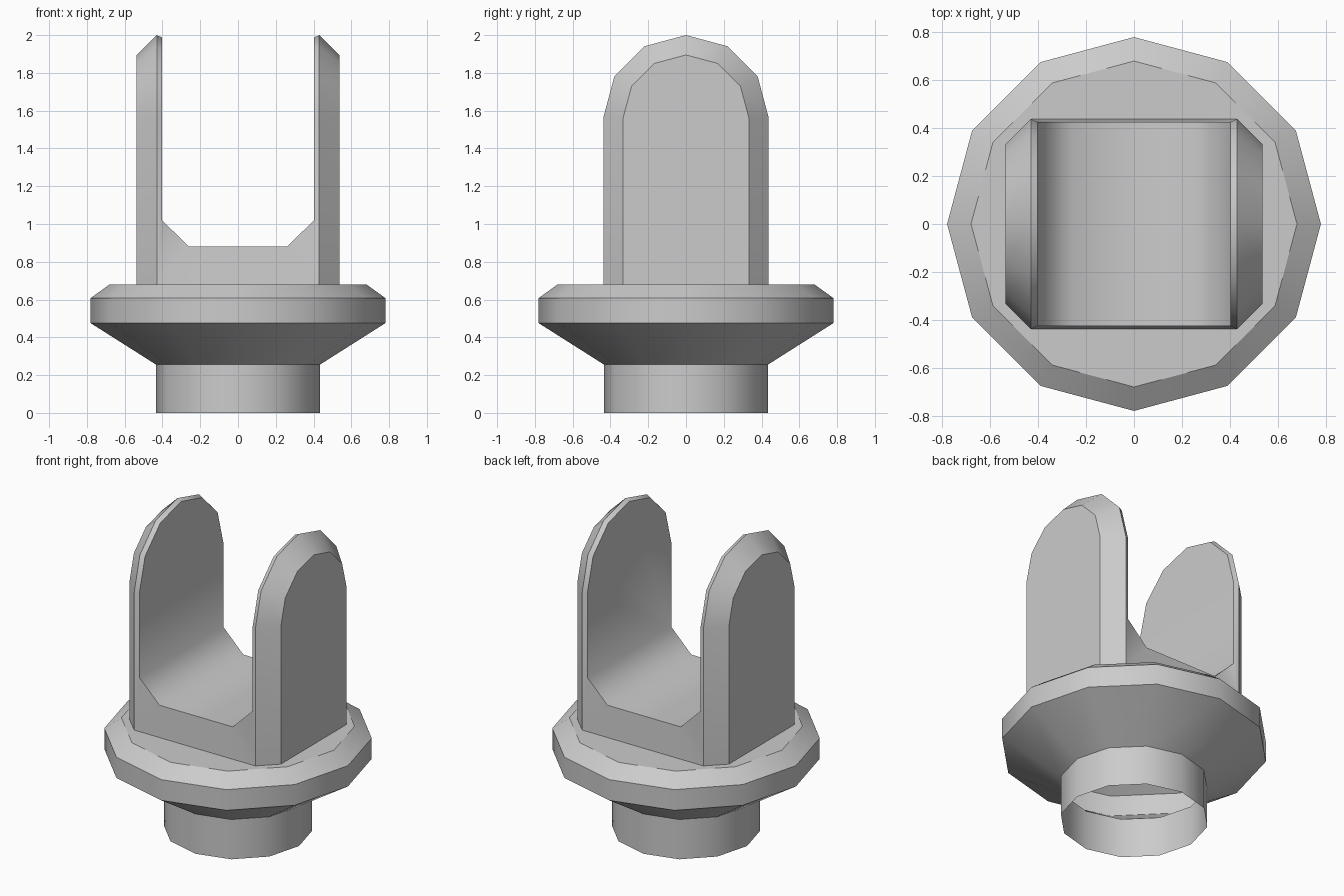
import bpy, bmesh
from math import sin, cos, pi, radians

cube = bpy.data.objects.get("Cube")
if cube:
    bpy.data.objects.remove(cube, do_unlink=True)

grey = bpy.data.materials.new("plain grey")
grey.use_nodes = True
colour = (0.6, 0.6, 0.6, 1)
grey.diffuse_color = colour
grey.node_tree.nodes["Principled BSDF"].inputs["Base Color"].default_value = colour

SIDES = 12
BASE_TOP = 0.68


def face(bm, points):
    return bm.faces.new([bm.verts.new(p) for p in points])


def bridge(bm, a, b):
    for i in range(len(a) - 1):
        face(bm, [a[i], a[i + 1], b[i + 1], b[i]])


def finish(bm, name, keep_soft=lambda e: False):
    """Weld the part, shade it smooth and sharpen its creases."""
    bmesh.ops.remove_doubles(bm, verts=bm.verts, dist=0.0005)
    bmesh.ops.recalc_face_normals(bm, faces=bm.faces)
    for f in bm.faces:
        f.smooth = True
    for e in bm.edges:
        e.smooth = e.calc_face_angle(0) < radians(32) or keep_soft(e)
    mesh = bpy.data.meshes.new(name)
    bm.to_mesh(mesh)
    bm.free()
    mesh.materials.append(grey)
    obj = bpy.data.objects.new(name, mesh)
    bpy.context.collection.objects.link(obj)
    return obj


# Flanged base: hollow turned shell, open at the bottom
def ring(r, z):
    return [(r * cos(2 * pi * i / SIDES), r * sin(2 * pi * i / SIDES), z)
            for i in range(SIDES + 1)]


bm = bmesh.new()
profile = [(0.433, 0), (0.433, 0.255), (0.78, 0.475), (0.78, 0.608), (0.68, BASE_TOP)]
rings = [ring(r, z) for r, z in profile]
for lower, upper in zip(rings, rings[1:]):
    bridge(bm, lower, upper)
face(bm, rings[-1][:-1])
finish(bm, "flanged_base")

# Fork: two round-topped arms joined by a U-shaped saddle
ARC_Z = 1.562
INNER_X, EDGE_X, OUTER_X = 0.402, 0.43, 0.537
INNER_R, EDGE_R, OUTER_R = 0.425, 0.438, 0.333
CORNER_Z, FLOOR_X, FLOOR_Z = 1.02, 0.26, 0.88


def arch(x, r, foot=None):
    arc = [(x, r * cos(pi * i / 6), ARC_Z + r * sin(pi * i / 6)) for i in range(7)]
    return arc if foot is None else [(x, r, foot)] + arc + [(x, -r, foot)]


bm = bmesh.new()
for s in (-1, 1):
    # arm: inner face, thin edge strip, broad chamfer, outer face
    face(bm, arch(s * INNER_X, INNER_R, CORNER_Z))
    bridge(bm, arch(s * INNER_X, INNER_R), arch(s * EDGE_X, EDGE_R))
    outer = arch(s * OUTER_X, OUTER_R, BASE_TOP)
    bridge(bm, arch(s * EDGE_X, EDGE_R, BASE_TOP), outer)
    face(bm, outer)
    # front and back faces beside the saddle
    for t in (-1, 1):
        foot = (s * EDGE_X, t * EDGE_R, BASE_TOP)
        corner = (s * INNER_X, t * INNER_R, CORNER_Z)
        face(bm, [foot, corner, (s * INNER_X, t * INNER_R, ARC_Z),
                  (s * EDGE_X, t * EDGE_R, ARC_Z)])
        face(bm, [foot, (s * FLOOR_X, t * EDGE_R, BASE_TOP),
                  (s * FLOOR_X, t * INNER_R, FLOOR_Z), corner])

# saddle floor with sloped corners
path = [(-INNER_X, CORNER_Z), (-FLOOR_X, FLOOR_Z), (FLOOR_X, FLOOR_Z), (INNER_X, CORNER_Z)]
bridge(bm, [(x, -INNER_R, z) for x, z in path], [(x, INNER_R, z) for x, z in path])
for t in (-1, 1):
    face(bm, [(-FLOOR_X, t * EDGE_R, BASE_TOP), (FLOOR_X, t * EDGE_R, BASE_TOP),
              (FLOOR_X, t * INNER_R, FLOOR_Z), (-FLOOR_X, t * INNER_R, FLOOR_Z)])


# the bends of the saddle stay soft
def saddle_bend(e):
    a, b = (v.co for v in e.verts)
    return abs(a.y - b.y) > INNER_R and a.z > BASE_TOP + 0.1 and b.z < CORNER_Z + 0.01


finish(bm, "fork", saddle_bend)
